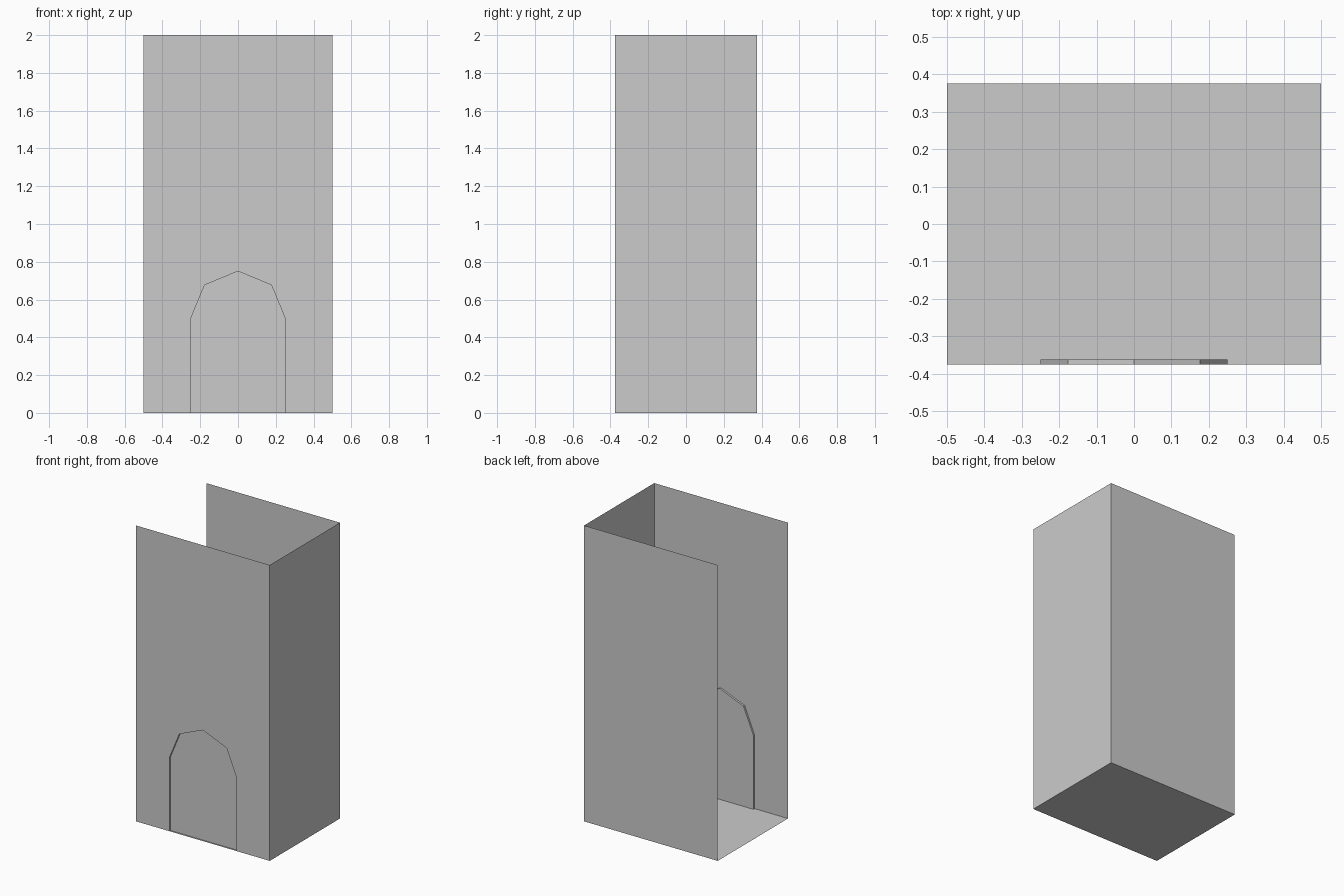
import bpy, math

if "Cube" in bpy.data.objects:
    bpy.data.objects.remove(bpy.data.objects["Cube"])

W, D, H = 0.5, 0.375, 2.0         # half width, half depth, height
R, SPRING, INSET = 0.25, 0.5, 0.0125


def make_object(name, polygons):
    """Build a mesh object from a list of polygons given as point lists."""
    verts, faces = [], []
    for poly in polygons:
        faces.append(range(len(verts), len(verts) + len(poly)))
        verts.extend(poly)
    mesh = bpy.data.meshes.new(name)
    mesh.from_pydata(verts, [], [tuple(f) for f in faces])
    mesh.update()
    obj = bpy.data.objects.new(name, mesh)
    bpy.context.collection.objects.link(obj)
    return obj


# Doorway outline, left foot over the four-sided arch to right foot
arch = [(-R, 0)]
arch += [(-R * math.cos(i * math.pi / 4), SPRING + R * math.sin(i * math.pi / 4))
         for i in range(5)]
arch += [(R, 0)]


def on_front(points, y):
    return [(x, y, z) for x, z in points]


# Front wall with the arched opening cut out
make_object("front_wall", [on_front([(-W, 0)] + arch + [(W, 0), (W, H), (-W, H)], -D)])

# Single-sheet back wall, right wall and floor; left side and top are open
make_object("back_wall", [[(W, D, 0), (-W, D, 0), (-W, D, H), (W, D, H)]])
make_object("right_wall", [[(W, -D, 0), (W, D, 0), (W, D, H), (W, -D, H)]])
make_object("floor", [[(-W, -D, 0), (-W, D, 0), (W, D, 0), (W, -D, 0)]])

# Shallow reveal around the doorway
outer, inner = on_front(arch, -D), on_front(arch, -D + INSET)
make_object("door_reveal", [[outer[i], inner[i], inner[i + 1], outer[i + 1]]
                            for i in range(len(arch) - 1)])

# Recessed door panel
make_object("door_panel", [inner[::-1]])
